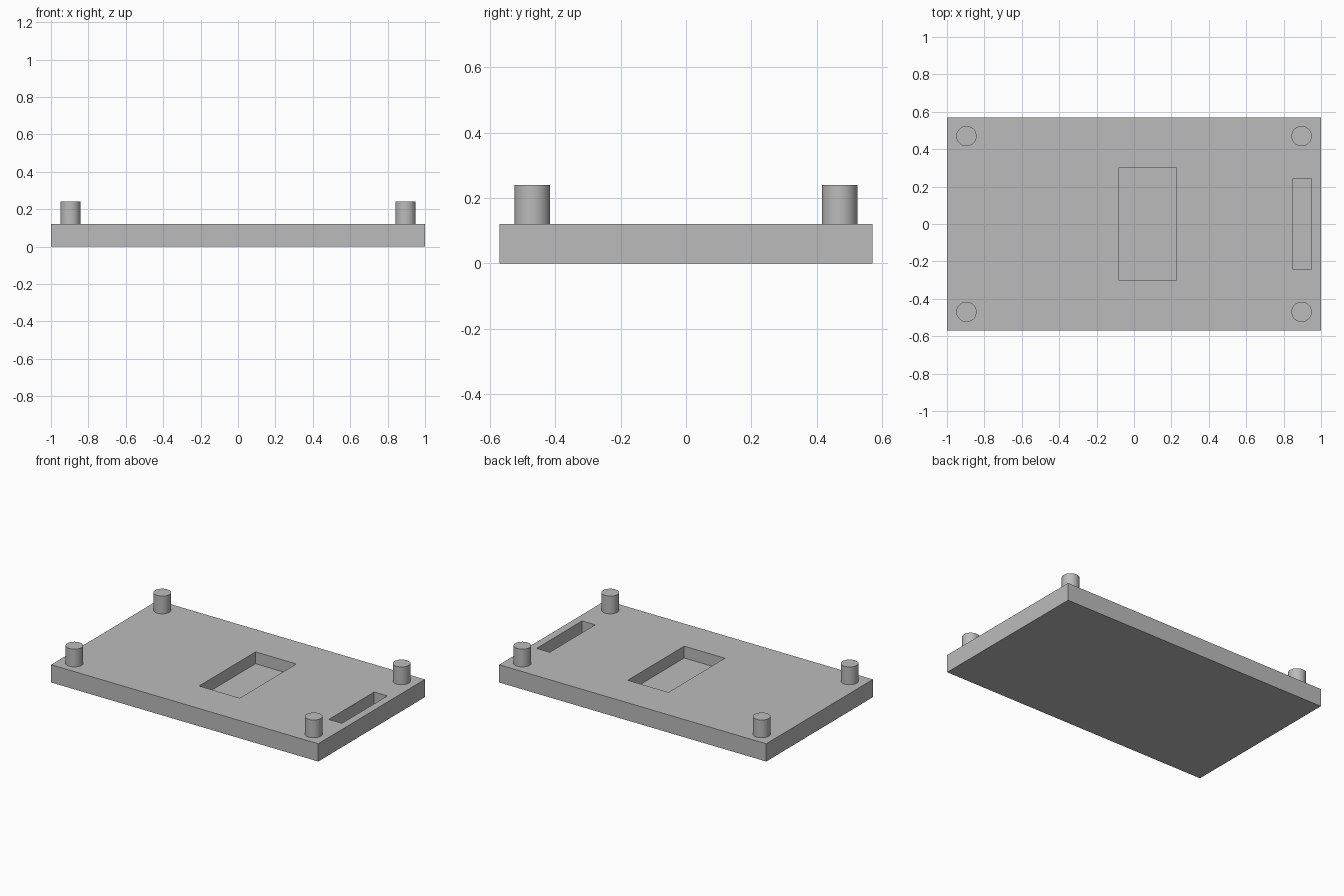
import bpy
import bmesh
from mathutils import Matrix, Vector

cube = bpy.data.objects.get("Cube")
if cube:
    bpy.data.objects.remove(cube, do_unlink=True)

HALF_X, HALF_Y = 1.0, 0.57
THICK, PEG_TOP = 0.12, 0.24
FLOOR = 0.04

grey = bpy.data.materials.new("plain_grey")
grey.use_nodes = True
colour = (0.5, 0.5, 0.5, 1)
grey.diffuse_color = colour
grey.node_tree.nodes["Principled BSDF"].inputs["Base Color"].default_value = colour


def add_object(name, bm):
    mesh = bpy.data.meshes.new(name)
    bm.to_mesh(mesh)
    bm.free()
    mesh.materials.append(grey)
    obj = bpy.data.objects.new(name, mesh)
    bpy.context.collection.objects.link(obj)
    return obj


def box(name, low, high):
    low, high = Vector(low), Vector(high)
    bm = bmesh.new()
    bmesh.ops.create_cube(bm, size=1, matrix=Matrix.Translation((low + high) / 2)
                          @ Matrix.Diagonal((high - low).to_4d()))
    return add_object(name, bm)


# Base plate
plate = box("base_plate", (-HALF_X, -HALF_Y, 0), (HALF_X, HALF_Y, THICK))

# Blind recesses cut into the top: x from, x to, half length in y
for name, x0, x1, half in (("centre_pocket", -0.08, 0.225, 0.302),
                           ("end_slot", 0.85, 0.948, 0.243)):
    cutter = box(name + "_cutter", (x0, -half, FLOOR), (x1, half, PEG_TOP))
    cutter.hide_render = True
    cutter.hide_viewport = True
    cutter.display_type = 'WIRE'
    cut = plate.modifiers.new(name, 'BOOLEAN')
    cut.operation = 'DIFFERENCE'
    cut.solver = 'EXACT'
    cut.object = cutter

# Corner pegs
for side, sx in (("left", 1), ("right", -1)):
    for end, sy in (("front", -1), ("back", 1)):
        bm = bmesh.new()
        bmesh.ops.create_cone(bm, cap_ends=True, segments=48, radius1=0.054,
                              radius2=0.054, depth=PEG_TOP - THICK,
                              matrix=Matrix.Translation((sx * 0.896, sy * 0.47,
                                                         (THICK + PEG_TOP) / 2)))
        peg = add_object(f"{end}_{side}_peg", bm)
        bpy.ops.object.select_all(action='DESELECT')
        peg.select_set(True)
        bpy.context.view_layer.objects.active = peg
        bpy.ops.object.shade_smooth_by_angle()
